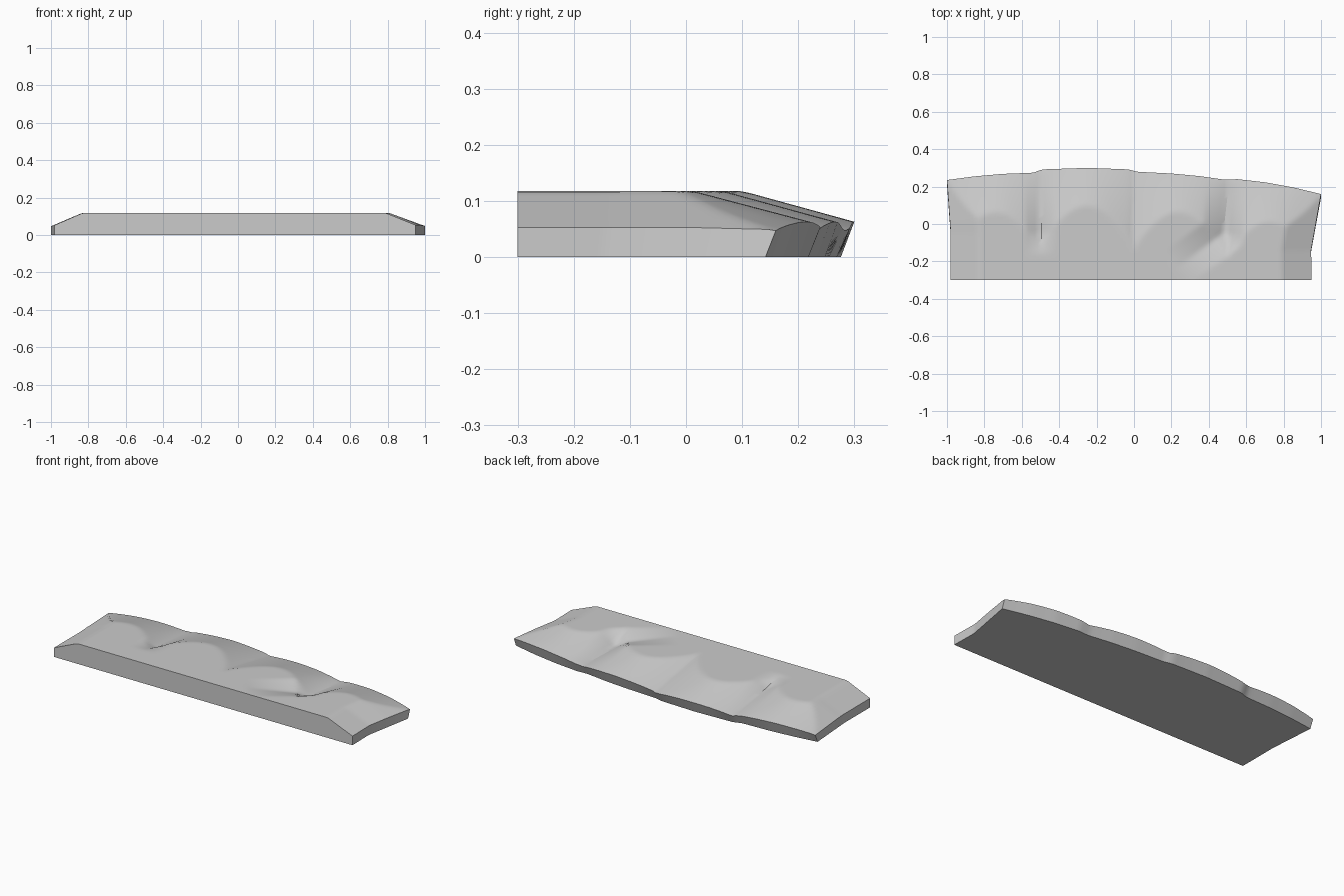
import bpy, bmesh, math
from mathutils import Vector

old = bpy.data.objects.get("Cube")
if old:
    bpy.data.objects.remove(old, do_unlink=True)

COLS, ROWS = 112, 32
TOP = 0.118

# Outline of the back rim: x, y
RIM = [(-1, .235), (-.85, .255), (-.7, .268), (-.54, .274), (-.49, .292),
       (-.25, .3), (-.03, .292), (.02, .279), (.2, .27), (.35, .256),
       (.49, .236), (.55, .24), (.7, .223), (.85, .196), (1, .16)]
LEFT_END = [(-.3, -.98), (-.05, -.98), (.235, -1)]
RIGHT_END = [(-.3, .95), (-.14, .947), (.16, 1)]


def along(points, t):
    """Straight-line interpolation through a list of points."""
    for (a, va), (b, vb) in zip(points, points[1:]):
        if t <= b:
            return va + (vb - va) * max(0, (t - a) / (b - a))
    return points[-1][1]


def dip(p, a, b, depth_a, depth_b, width):
    """Depth of a V-shaped crease running from a to b."""
    a, b = Vector(a), Vector(b)
    s = max(0, min(1, (p - a).dot(b - a) / (b - a).length_squared))
    gap = (p - a.lerp(b, s)).length
    return (depth_a + (depth_b - depth_a) * s) * max(0, 1 - gap / width)


def height(x, y, rim_y, x_left, x_right):
    # Four rounded lobes separated by sharp valleys
    lobe = abs(math.sin(math.pi * x / 0.5)) ** 0.8
    rim_z = 0.047 + 0.016 * lobe
    fall = min(1, (rim_y - y) / (0.42 - 0.22 * lobe))
    z = rim_z + (TOP - rim_z) * fall
    # Diagonal gully, then the valley crease on the other side
    p = Vector((x, y))
    z -= max(dip(p, (.22, -.24), (.48, -.05), 0, .04, .11),
             dip(p, (.48, -.05), (.5, .23), .04, 0, .11),
             dip(p, (-.5, -.16), (-.5, -.04), 0, .022, .08),
             dip(p, (-.5, -.04), (-.51, .27), .022, 0, .08))
    # Sloping ends
    ends = min((x - x_left) / .15, (x_right - x) / .16)
    return min(z, .053 - .005 * max(0, y / .2) + .065 * ends)


# Rock slab: top grid, side walls and flat base
bm = bmesh.new()
grid = []
for j in range(ROWS + 1):
    t = j / ROWS
    row = []
    for i in range(COLS + 1):
        u = i / COLS
        rim_y = along(RIM, 2 * u - 1)
        y = -.3 + t * (rim_y + .3)
        x_left, x_right = along(LEFT_END, y), along(RIGHT_END, y)
        x = x_left + (x_right - x_left) * u
        row.append(bm.verts.new((x, y, height(x, y, rim_y, x_left, x_right))))
    grid.append(row)

for j in range(ROWS):
    for i in range(COLS):
        bm.faces.new((grid[j][i], grid[j][i + 1],
                      grid[j + 1][i + 1], grid[j + 1][i]))

rim = (grid[0][:-1] + [r[-1] for r in grid[:-1]]
       + grid[-1][:0:-1] + [r[0] for r in grid[:0:-1]])
# The back wall leans inward towards the base
base = [bm.verts.new((v.co.x, v.co.y - .022 * (v.co.y + .3) / .55, 0)) for v in rim]
for k in range(len(rim)):
    n = (k + 1) % len(rim)
    bm.faces.new((rim[n], rim[k], base[k], base[n]))
bm.faces.new(base[::-1])
bmesh.ops.recalc_face_normals(bm, faces=bm.faces)

mesh = bpy.data.meshes.new("rock_ledge")
bm.to_mesh(mesh)
bm.free()
ledge = bpy.data.objects.new("rock_ledge", mesh)
bpy.context.collection.objects.link(ledge)

stone = bpy.data.materials.new("grey stone")
stone.use_nodes = True
colour = (.6, .6, .6, 1)
stone.diffuse_color = colour
stone.node_tree.nodes["Principled BSDF"].inputs["Base Color"].default_value = colour
mesh.materials.append(stone)

bpy.context.view_layer.objects.active = ledge
ledge.select_set(True)
bpy.ops.object.shade_smooth_by_angle(angle=math.radians(30))
